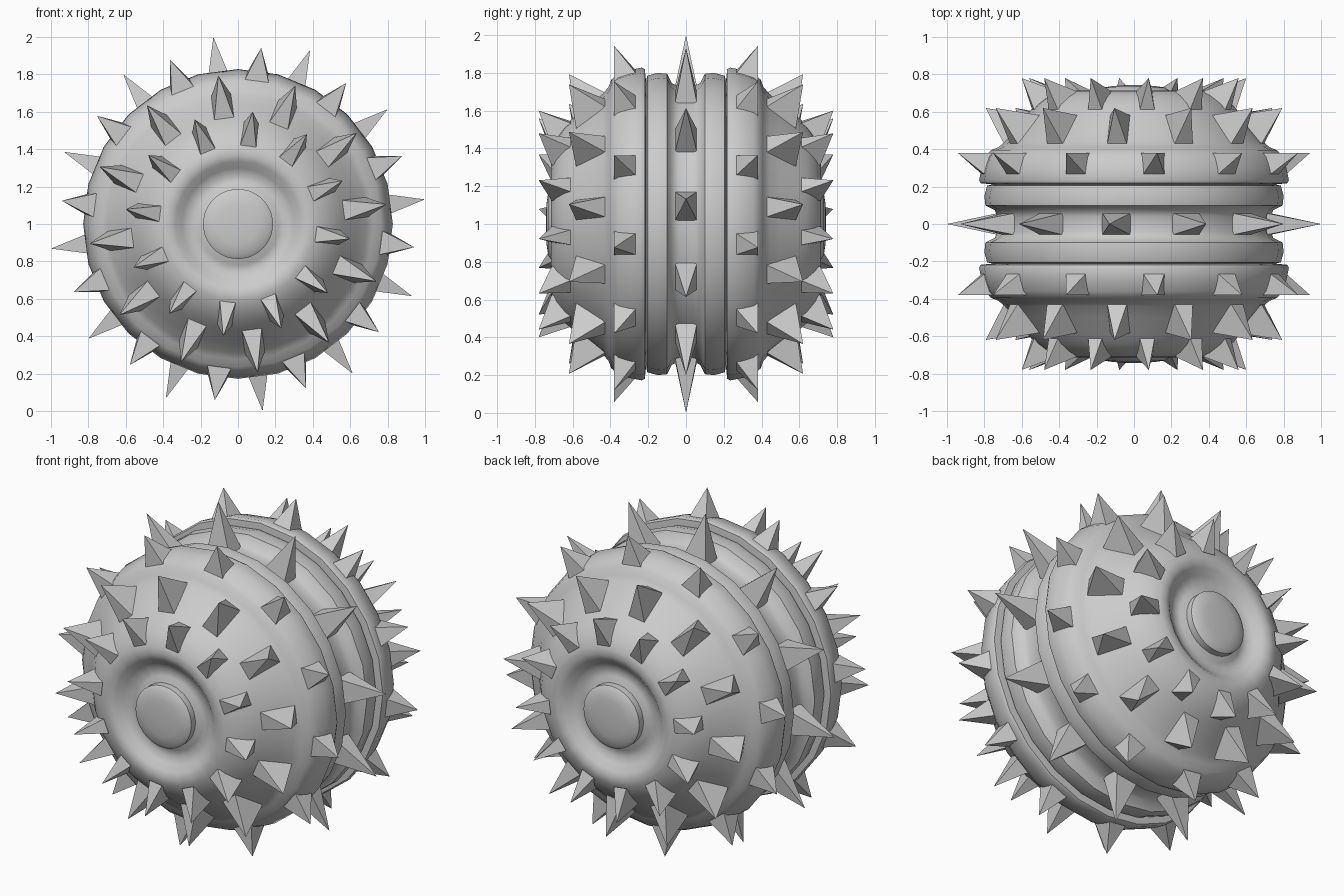
import bpy, bmesh
from math import sin, cos, tau, radians
from mathutils import Vector

old = bpy.data.objects.get("Cube")
if old:
    bpy.data.objects.remove(old, do_unlink=True)

grey = bpy.data.materials.new("light grey")
grey.use_nodes = True
colour = (0.6, 0.6, 0.6, 1)
grey.diffuse_color = colour
grey.node_tree.nodes["Principled BSDF"].inputs["Base Color"].default_value = colour


def polar(r, y, a, side=0.0):
    """Point around the wheel axis, shifted sideways along the tangent."""
    return Vector((r * cos(a) - side * sin(a), y, 1 + r * sin(a) + side * cos(a)))


def finish(name, bm, smooth):
    bmesh.ops.recalc_face_normals(bm, faces=bm.faces)
    mesh = bpy.data.meshes.new(name)
    bm.to_mesh(mesh)
    bm.free()
    mesh.materials.append(grey)
    ob = bpy.data.objects.new(name, mesh)
    bpy.context.collection.objects.link(ob)
    if smooth:
        bpy.ops.object.select_all(action="DESELECT")
        ob.select_set(True)
        bpy.context.view_layer.objects.active = ob
        bpy.ops.object.shade_smooth_by_angle(angle=radians(42))


def lathe(name, profile, sides):
    """Turn a (y, radius) profile about the wheel axis and cap its ends."""
    bm = bmesh.new()
    rings = [[bm.verts.new(polar(r, y, tau * i / sides)) for i in range(sides)]
             for y, r in profile]
    for a, b in zip(rings, rings[1:]):
        for i in range(sides):
            j = (i + 1) % sides
            bm.faces.new((a[i], a[j], b[j], b[i]))
    bm.faces.new(rings[0])
    bm.faces.new(rings[-1])
    finish(name, bm, True)


def spikes(name, inner, outer, tip, width, start):
    """Twelve four-sided spikes; inner, outer and tip are (y, radius)."""
    bm = bmesh.new()
    for k in range(12):
        a = radians(start + 30 * k)
        base = [bm.verts.new(polar(r, y, a, s * width / 2))
                for (y, r), s in ((inner, -1), (inner, 1), (outer, 1), (outer, -1))]
        top = bm.verts.new(polar(tip[1], tip[0], a))
        bm.faces.new(base)
        for i in range(4):
            bm.faces.new((base[i], base[(i + 1) % 4], top))
    finish(name, bm, False)


# Central tread with a shallow channel
half = [(0.215, 0.74), (0.205, 0.785), (0.15, 0.80), (0.10, 0.795),
        (0.075, 0.745), (0.04, 0.73)]
lathe("central_tread", half + [(-y, r) for y, r in reversed(half)], 24)

# Shoulder, cone and dished face on each side
shell = [(0.21, 0.74), (0.218, 0.82), (0.235, 0.828), (0.30, 0.815), (0.36, 0.795),
         (0.395, 0.765), (0.41, 0.725), (0.44, 0.69), (0.50, 0.64), (0.59, 0.567),
         (0.64, 0.525), (0.685, 0.465), (0.71, 0.41), (0.715, 0.37), (0.70, 0.335),
         (0.67, 0.30), (0.65, 0.26), (0.655, 0.22), (0.68, 0.18)]
hub = [(0.64, 0.187), (0.715, 0.187), (0.73, 0.165), (0.738, 0.11), (0.742, 0.05)]

for label, s in (("front", -1), ("back", 1)):
    def flip(*points):
        return [(s * y, r) for y, r in points]
    lathe(label + "_shell", flip(*shell), 24)
    lathe(label + "_hub", flip(*hub), 40)
    spikes(label + "_shoulder_spikes", *flip((0.23, 0.77), (0.38, 0.74), (0.38, 0.95)),
           0.15, 22.5)
    spikes(label + "_cone_spikes", *flip((0.42, 0.69), (0.58, 0.56), (0.62, 0.80)),
           0.11, 7.5)
    spikes(label + "_face_spikes", *flip((0.60, 0.54), (0.71, 0.42), (0.78, 0.605)),
           0.085, 22.5)

# Long spikes around the middle
spikes("central_spikes", (-0.065, 0.69), (0.065, 0.69), (0, 1.008), 0.17, 7.5)
